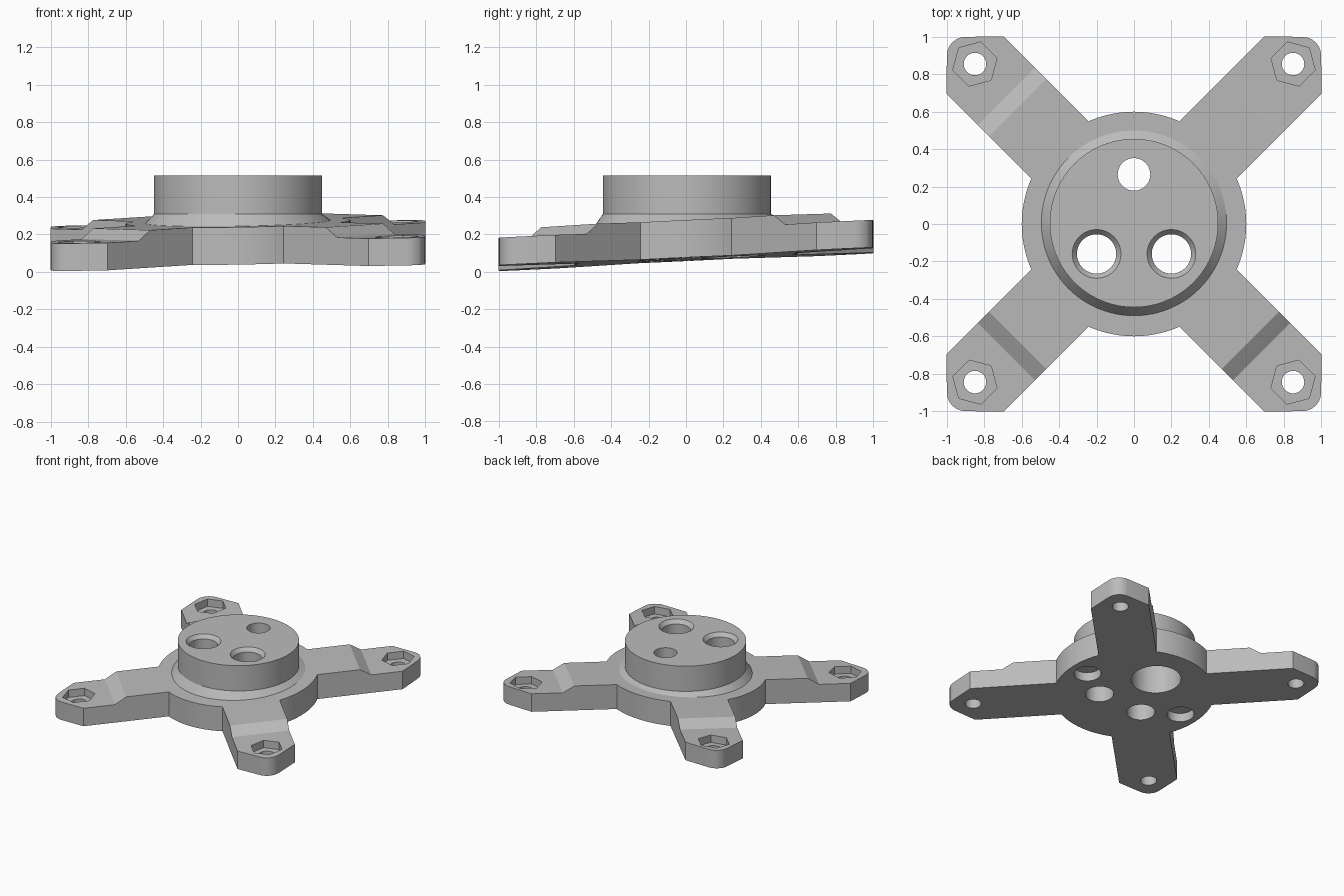
import bpy, bmesh, math

cube = bpy.data.objects.get("Cube")
if cube:
    bpy.data.objects.remove(cube, do_unlink=True)

grey = bpy.data.materials.new("plain_grey")
grey.use_nodes = True
colour = (0.5, 0.5, 0.5, 1)
grey.diffuse_color = colour
grey.node_tree.nodes["Principled BSDF"].inputs["Base Color"].default_value = colour

PLATE_H, TIP_H = 0.2, 0.147


def lean(x, y):
    """Height of the sloping underside."""
    return 0.067 + 0.0165 * x + 0.0475 * y


def loft(name, rings):
    """Closed solid skinned through rings of equal point count."""
    bm = bmesh.new()
    loops = [[bm.verts.new(p) for p in ring] for ring in rings]
    n = len(loops[0])
    for a, b in zip(loops, loops[1:]):
        for i in range(n):
            j = (i + 1) % n
            bm.faces.new((a[i], a[j], b[j], b[i]))
    bm.faces.new(loops[0][::-1])
    bm.faces.new(loops[-1])
    bmesh.ops.recalc_face_normals(bm, faces=bm.faces)
    mesh = bpy.data.meshes.new(name)
    bm.to_mesh(mesh)
    bm.free()
    mesh.materials.append(grey)
    obj = bpy.data.objects.new(name, mesh)
    bpy.context.collection.objects.link(obj)
    return obj


def turned(name, x, y, stack, sides=96, start=0.0):
    """Round or polygonal solid; stack holds (radius, height, follows slope)."""
    rings = []
    for r, z, sloped in stack:
        ring = []
        for i in range(sides):
            a = start + math.tau * i / sides
            px, py = x + r * math.cos(a), y + r * math.sin(a)
            ring.append((px, py, z + (lean(px, py) if sloped else 0)))
        rings.append(ring)
    return loft(name, rings)


def combine(target, tool, operation):
    mod = target.modifiers.new(operation.lower(), "BOOLEAN")
    mod.operation, mod.solver, mod.object = operation, "EXACT", tool
    bpy.context.view_layer.objects.active = target
    bpy.ops.object.modifier_apply(modifier=mod.name)
    bpy.data.objects.remove(tool, do_unlink=True)


def arm(angle):
    """Arm with a step down to a thinner, rounded tip."""
    half = 0.2157
    stations = [(0.35, half, PLATE_H), (0.88, half, PLATE_H),
                (0.965, half, TIP_H), (1.202, half, TIP_H)]
    for deg in (45, 30, 15, 1):
        a = math.radians(deg)
        stations.append((1.2728 + 0.1 * math.cos(a), 0.1 * math.sin(a), TIP_H))
    c, s = math.cos(angle), math.sin(angle)
    rings = [[(t * c - w * s, t * s + w * c, z)
              for w, z in ((-half_w, 0), (half_w, 0), (half_w, h), (-half_w, h))]
             for t, half_w, h in stations]
    return loft("arm", rings)


# Base plate with four arms, then sloped
body = turned("mounting_bracket", 0, 0, [(0.6, 0, False), (0.6, PLATE_H, False)])
corners = [math.radians(d) for d in (45, 135, 225, 315)]
for angle in corners:
    combine(body, arm(angle), "UNION")
for v in body.data.vertices:
    v.co.z += lean(v.co.x, v.co.y)

# Level hub rising from a flared collar
hub = turned("hub", 0, 0.005, [(0.495, 0.12, True), (0.495, PLATE_H, True),
                               (0.45, 0.308, False), (0.45, 0.515, False)])
combine(body, hub, "UNION")

# Screw holes and hexagonal nut pockets at the tips
for angle in corners:
    x = math.copysign(0.85, math.cos(angle))
    y = math.copysign(0.85, math.sin(angle)) + 0.005
    combine(body, turned("screw_hole", x, y, [(0.06, -0.1, True), (0.06, 0.3, True)], 48),
            "DIFFERENCE")
    combine(body, turned("nut_pocket", x, y, [(0.122, TIP_H - 0.06, True), (0.122, 0.3, True)],
                         6, angle), "DIFFERENCE")

# Pair of through holes with chamfered mouths, and blind recesses beside them
for side in (-1, 1):
    combine(body, turned("through_hole", side * 0.2, -0.16,
                         [(0.105, -0.1, False), (0.105, 0.6, False)], 64), "DIFFERENCE")
    combine(body, turned("chamfer", side * 0.2, -0.16,
                         [(0.097, 0.475, False), (0.155, 0.545, False)], 64), "DIFFERENCE")
    combine(body, turned("blind_recess", side * 0.45, 0,
                         [(0.1, -0.1, True), (0.1, 0.07, True)], 64), "DIFFERENCE")

# Rear hole with a wide bore from below
combine(body, turned("rear_hole", 0, 0.265, [(0.087, -0.1, False), (0.087, 0.6, False)], 64),
        "DIFFERENCE")
combine(body, turned("rear_bore", 0, 0.255, [(0.185, -0.1, False), (0.185, 0.42, False)], 64),
        "DIFFERENCE")

bpy.ops.object.select_all(action="DESELECT")
body.select_set(True)
bpy.context.view_layer.objects.active = body
bpy.ops.object.shade_smooth_by_angle(angle=math.radians(20))
